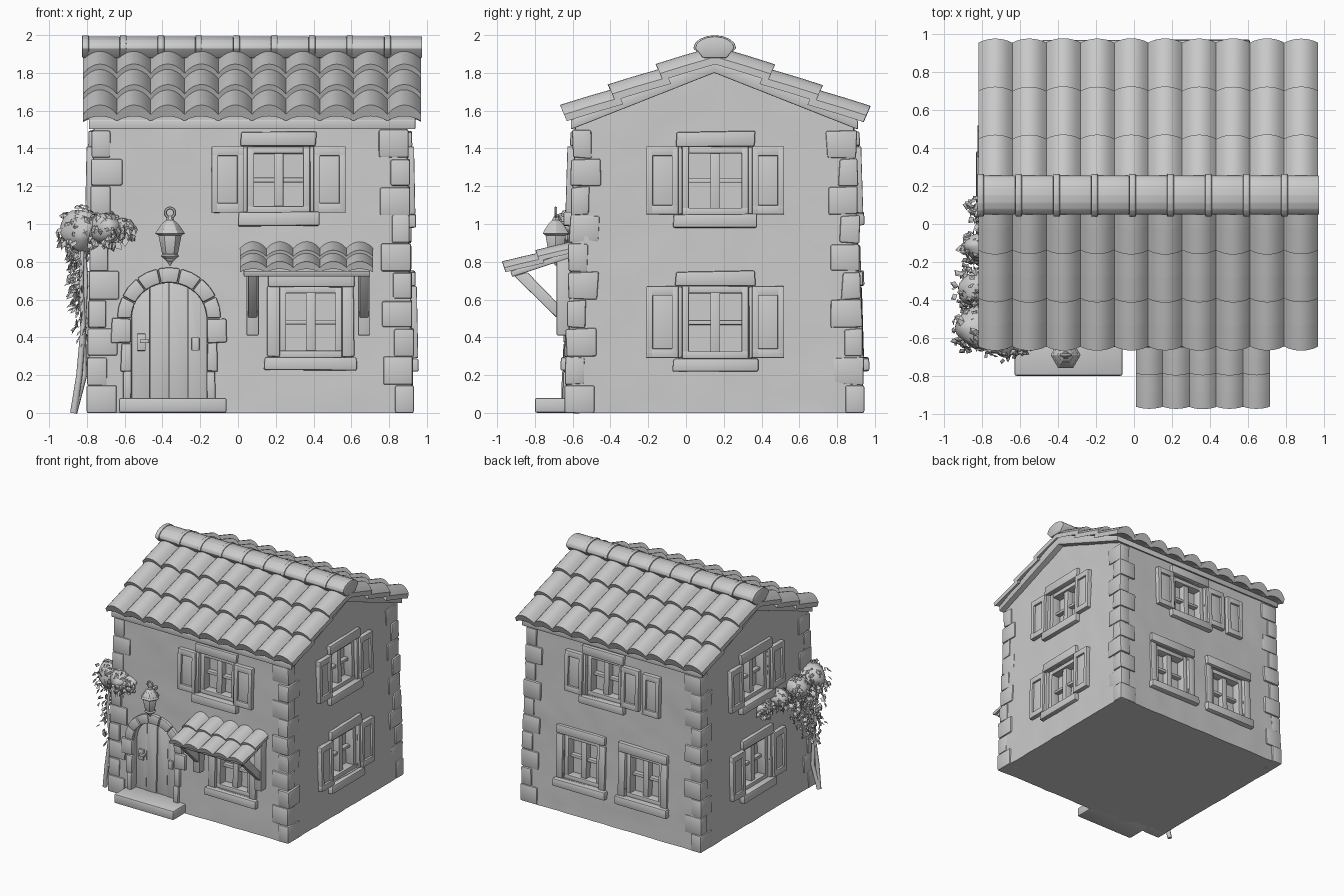
import bpy, bmesh, math, random
from mathutils import Matrix, Vector, noise

random.seed(4)
if "Cube" in bpy.data.objects:
    bpy.data.objects.remove(bpy.data.objects["Cube"])

clay = bpy.data.materials.new("plain_grey")
clay.use_nodes = True
clay.diffuse_color = (0.6, 0.6, 0.6, 1)
clay.node_tree.nodes["Principled BSDF"].inputs["Base Color"].default_value = (0.6, 0.6, 0.6, 1)


class Part:
    """Collects solids in one mesh and turns them into a named object."""
    def __init__(self, name, bevel=0.0):
        self.name, self.bevel, self.bm = name, bevel, bmesh.new()

    def loft(self, a, b):
        va, vb = [[self.bm.verts.new(p) for p in ring] for ring in (a, b)]
        n = len(va)
        for i in range(n):
            j = (i + 1) % n
            self.bm.faces.new((va[i], va[j], vb[j], vb[i]))
        self.bm.faces.new(va[::-1])
        self.bm.faces.new(vb)

    def prism(self, m, pts, d0, d1):
        self.loft(*[[m @ Vector((u, -d, z)) for u, z in pts] for d in (d0, d1)])

    def box(self, m, u0, u1, z0, z1, d0, d1, wobble=0.0):
        r = lambda: random.uniform(-wobble, wobble)
        corners = ((u0, z0), (u1, z0), (u1, z1), (u0, z1))
        self.prism(m, [(u + r(), z + r()) for u, z in corners], d0, d1 + r())

    def lathe(self, centre, profile, sides):
        rings = [[Vector((r * math.cos(k * math.tau / sides), r * math.sin(k * math.tau / sides), z)) + centre
                  for k in range(sides)] for r, z in profile]
        for a, b in zip(rings, rings[1:]):
            self.loft(a, b)

    def done(self, angle=35):
        bm = self.bm
        bmesh.ops.recalc_face_normals(bm, faces=bm.faces)
        if self.bevel:
            bmesh.ops.bevel(bm, geom=bm.edges[:], offset=self.bevel, segments=2, profile=0.5,
                            affect="EDGES", clamp_overlap=True)
        mesh = bpy.data.meshes.new(self.name)
        bm.to_mesh(mesh)
        bm.free()
        mesh.materials.append(clay)
        ob = bpy.data.objects.new(self.name, mesh)
        bpy.context.collection.objects.link(ob)
        smooth(ob, angle)
        return ob


def smooth(ob, angle=35):
    bpy.ops.object.select_all(action="DESELECT")
    ob.select_set(True)
    bpy.context.view_layer.objects.active = ob
    bpy.ops.object.shade_smooth_by_angle(angle=math.radians(angle))


def wall(x, y, turn, lean):
    return (Matrix.Translation((x, y, 0)) @ Matrix.Rotation(math.radians(turn), 4, "Z")
            @ Matrix.Rotation(-lean, 4, "X"))


# Wall frames: u runs sideways, d points outwards
CX, CY, HX, HY, LX, LY = 0.065, 0.15, 0.855, 0.78, 0.02, 0.03
FRONT, RIGHT = wall(0, CY - HY, 0, LY), wall(CX + HX, 0, 90, LX)
BACK, LEFT = wall(0, CY + HY, 180, LY), wall(CX - HX, 0, -90, LX)
ALONG_X = wall(0, 0, 90, 0)

stone, wood, cutter = Part("window_stones", 0.009), Part("window_frames", 0.003), Part("opening_cutter")
shutter, glass = Part("shutters", 0.005), Part("window_panes")


def make_shutter(m, a, b, z0, z1):
    shutter.box(m, a, b, z0, z1, -0.02, 0.022)
    for box in ((a, a + 0.035, z0, z1), (b - 0.035, b, z0, z1),
                (a, b, z0, z0 + 0.05), (a, b, z1 - 0.05, z1)):
        shutter.box(m, *box, 0, 0.04)


def window(m, c, z0, z1, hw, shutters=True, jamb=0.035):
    cutter.box(m, c - hw, c + hw, z0, z1, -0.1, 0.1)
    glass.box(m, c - hw, c + hw, z0, z1, -0.11, -0.085)
    w = hw + jamb
    stone.box(m, c - w, c + w, z1, z1 + 0.08, -0.04, 0.03, 0.005)
    stone.box(m, c - w - 0.015, c + w + 0.015, z0 - 0.07, z0, -0.04, 0.045, 0.005)
    for s in (-1, 1):
        lo, hi = sorted((c + s * hw, c + s * w))
        stone.box(m, lo, hi, z0, z1, -0.06, 0.02, 0.003)
        lo, hi = sorted((c + s * hw, c + s * (hw - 0.035)))
        wood.box(m, lo, hi, z0, z1, -0.1, -0.01)
        if shutters:
            lo, hi = sorted((c + s * (hw + 0.02), c + s * (hw + 0.19)))
            make_shutter(m, lo, hi, z0, z1)
    wood.box(m, c - hw, c + hw, z0, z0 + 0.035, -0.1, -0.008)
    wood.box(m, c - hw, c + hw, z1 - 0.035, z1, -0.1, -0.012)
    wood.box(m, c - 0.025, c + 0.025, z0, z1, -0.1, -0.03)
    mid = z0 + 0.5 * (z1 - z0)
    wood.box(m, c - hw, c + hw, mid - 0.012, mid + 0.012, -0.1, -0.045)


for side, c in ((RIGHT, 0.155), (LEFT, -0.155)):
    window(side, c, 1.05, 1.41, 0.175)
    window(side, c, 0.29, 0.67, 0.175)
window(FRONT, 0.215, 1.06, 1.41, 0.165)
window(FRONT, 0.385, 0.295, 0.67, 0.165, False, 0.065)
window(BACK, -0.16, 1.06, 1.41, 0.165)
make_shutter(BACK, 0.23, 0.39, 1.05, 1.4)
for c in (-0.36, 0.235):
    window(BACK, c, 0.29, 0.67, 0.17, False, 0.065)

# Arched door of planks with a stone surround
DC, DW, SPRING, RISE = -0.365, 0.2, 0.5, 0.19


def arch(u):
    return SPRING + RISE * math.sqrt(max(0, 1 - ((u - DC) / DW) ** 2))


def arch_slice(a, b, z0, steps=8):
    return [(a, z0), (b, z0)] + [(b + (a - b) * k / steps, arch(b + (a - b) * k / steps)) for k in range(steps + 1)]


cutter.prism(FRONT, arch_slice(DC - DW, DC + DW, 0.07, 24), -0.09, 0.1)
door = Part("door_planks", 0.003)
for k in range(4):
    a = DC - DW + k * DW / 2
    door.prism(FRONT, arch_slice(a + 0.002, a + DW / 2 - 0.002, 0.07), -0.095, -0.035 + 0.006 * (k % 2))
door.done()
metal = Part("door_fittings", 0.003)
metal.box(FRONT, -0.535, -0.49, 0.33, 0.42, -0.05, -0.02)
metal.box(FRONT, -0.52, -0.47, 0.37, 0.39, -0.04, 0.0)
metal.box(FRONT, -0.245, -0.205, 0.33, 0.4, -0.05, -0.01)
metal.done()

surround = Part("door_surround", 0.009)
for k in range(7):
    angles = [math.pi * (k + t) / 7 for t in (0.02, 0.5, 0.98)]
    pts = [(DC + DW * math.cos(t), SPRING + RISE * math.sin(t)) for t in angles]
    pts += [(DC + (DW + 0.075) * math.cos(t), SPRING + (RISE + 0.08) * math.sin(t)) for t in angles[::-1]]
    surround.prism(FRONT, pts, -0.06, 0.028 + 0.006 * (k % 2))
for s in (-1, 1):
    for z0, z1, w in ((0.07, 0.22, 0.045), (0.22, 0.37, 0.055), (0.37, 0.5, 0.105)):
        lo, hi = sorted((DC + s * DW, DC + s * (DW + w)))
        surround.box(FRONT, lo, hi, z0, z1, -0.06, 0.03, 0.004)
surround.done()
step = Part("door_step", 0.012)
step.box(wall(0, -0.6, 0, 0), -0.63, -0.06, 0, 0.08, -0.05, 0.2)
step.done()

# Rough walls with gables, tapering upwards, with the openings cut in
walls = Part("walls")
bmesh.ops.create_cube(walls.bm, size=2)
bmesh.ops.subdivide_edges(walls.bm, edges=walls.bm.edges[:], cuts=19, use_grid_fill=True)
for v in walls.bm.verts:
    x, y, t = v.co.x, v.co.y, (v.co.z + 1) / 2
    z = t * (1.51 + 0.31 * (1 - abs(y)))
    p = Vector((CX + x * (HX - LX * z), CY + y * (HY - LY * z), z))
    bump = 0.012 * noise.noise(p * 6) + 0.006 * noise.noise(p * 15)
    if abs(x) > 0.99:
        p.x += math.copysign(bump, x)
    if abs(y) > 0.99:
        p.y += math.copysign(bump, y)
    v.co = p
walls = walls.done(50)
cut = cutter.done()
cut.hide_render = True
boolean = walls.modifiers.new("openings", "BOOLEAN")
boolean.object, boolean.operation, boolean.solver = cut, "DIFFERENCE", "EXACT"
bpy.context.view_layer.objects.active = walls
bpy.ops.object.modifier_apply(modifier=boolean.name)
bpy.data.objects.remove(cut)
smooth(walls, 40)
for part in (stone, wood, shutter, glass):
    part.done()

# Corner stones, alternating long and short
quoins = Part("corner_stones", 0.01)
for sx in (-1, 1):
    for sy in (-1, 1):
        z = 0.0
        for row in range(10):
            h = 0.15
            x, y = CX + sx * (HX - LX * z + 0.012), CY + sy * (HY - LY * z + 0.014)
            long_x = (row + (sx * sy > 0)) % 2
            xs = sorted((x, x - sx * (0.16 if long_x else 0.1)))
            ys = sorted((y, y - sy * (0.1 if long_x else 0.16)))
            wob = 0.006 if row else 0.0
            quoins.box(ALONG_X, *ys, z, z + h - 0.004, *xs, wob)
            z += h
quoins.done()


# Overlapping barrel tiles from eave to ridge
def tiles(part, x0, x1, cols, eave, ridge, rows, hump, thick, lift):
    eave, ridge = Vector((0, *eave)), Vector((0, *ridge))
    run = ridge - eave
    up = Vector((0, -run.z, run.y)).normalized()
    up *= math.copysign(1, up.z)
    w, n = (x1 - x0) / cols, 8
    for r in range(rows):
        for c in range(cols):
            rings = []
            j = random.uniform(-0.006, 0.006)
            for t, off in ((r + j, 0), (r + 0.5, -lift * 0.4), (r + 1.12, -lift)):
                base = eave + run * (t / rows) + up * off
                xs = [x0 + w * (c + k / n) for k in range(n + 1)]
                h = [hump * math.sin(math.pi * k / n) ** 0.8 for k in range(n + 1)]
                rings.append([base + up * (thick + h[k]) + Vector((xs[k], 0, 0)) for k in range(n + 1)]
                             + [base + up * h[k] * 0.5 + Vector((xs[k], 0, 0)) for k in range(n, -1, -1)])
            part.loft(rings[0], rings[1])
            part.loft(rings[1], rings[2])


roof = Part("roof_tiles")
tiles(roof, -0.82, 0.97, 10, (-0.63, 1.545), (0.13, 1.87), 3, 0.055, 0.038, 0.035)
tiles(roof, -0.82, 0.97, 10, (0.94, 1.54), (0.18, 1.87), 3, 0.055, 0.038, 0.035)
roof.done()
deck = Part("roof_deck", 0.006)
deck.prism(ALONG_X, [(-0.61, 1.55), (0.15, 1.885), (0.91, 1.55), (0.91, 1.5), (0.15, 1.8), (-0.61, 1.5)], -0.79, 0.94)
deck.done()

# Ridge caps, each with a raised collar
ridge = Part("ridge_caps", 0.005)


def cap(x0, x1, s):
    pts = [(0.152 + 0.108 * s * math.cos(math.pi * k / 8), 1.93 + 0.066 * s * math.sin(math.pi * k / 8))
           for k in range(9)]
    ridge.prism(ALONG_X, pts + [(0.09, 1.88), (0.215, 1.88)], x0, x1)


for k in range(9):
    x = -0.825 + 0.2 * k
    cap(x, x + 0.2, 0.96)
    cap(x, x + 0.035, 1.05)
ridge.done()

# Awning over the lower front window
awning = Part("awning_tiles")
tiles(awning, 0.01, 0.715, 5, (-0.955, 0.745), (-0.6, 0.865), 2, 0.035, 0.025, 0.02)
awning.done()
frame = Part("awning_frame", 0.006)
frame.prism(ALONG_X, [(-0.93, 0.75), (-0.6, 0.86), (-0.6, 0.825), (-0.92, 0.72)], 0.03, 0.7)
for x in (0.045, 0.635):
    frame.prism(ALONG_X, [(-0.685, 0.41), (-0.6, 0.41), (-0.6, 0.83), (-0.685, 0.8)], x, x + 0.065)
    frame.prism(ALONG_X, [(-0.91, 0.725), (-0.84, 0.745), (-0.66, 0.56), (-0.66, 0.48)], x + 0.008, x + 0.057)
frame.done()

# Hanging lantern
lantern = Part("lantern", 0.002)
lantern.lathe(Vector((-0.36, -0.69, 0)), [(0.004, 0.78), (0.016, 0.8), (0.03, 0.815), (0.05, 0.83), (0.042, 0.84),
              (0.062, 0.94), (0.08, 0.95), (0.07, 0.965), (0.045, 1.0), (0.022, 1.02), (0.014, 1.04)], 6)
lantern.box(wall(-0.36, -0.6, 0, 0), -0.012, 0.012, 0.99, 1.015, 0, 0.08)
lantern.done(25)
bpy.ops.mesh.primitive_torus_add(location=(-0.36, -0.69, 1.06), rotation=(math.pi / 2, 0, 0), major_radius=0.025,
                                 minor_radius=0.008, major_segments=16, minor_segments=6)
ring = bpy.context.object
ring.name = "lantern_ring"
ring.data.materials.append(clay)
smooth(ring)

# Climbing plant: stem, foliage masses, loose leaves and trailing strands
core, leaves = Part("foliage_mass"), Part("leaves")


def leaf(p, out, size):
    out = Vector(out).normalized()
    down = (Vector((0, 0, -1)) + out * 0.5 + noise.random_unit_vector() * 0.7).normalized()
    side = down.cross(out).normalized() * size * 0.38
    v = [leaves.bm.verts.new(q) for q in (p, p + down * size * 0.45 + side, p + down * size,
                                          p + down * size * 0.45 - side, p + down * size * 0.45 + out * size * 0.2)]
    for k in range(4):
        leaves.bm.faces.new((v[k], v[(k + 1) % 4], v[4]))


noise.seed_set(7)
for x, y, z, r in ((-0.79, 0.08, 0.93, 0.07), (-0.81, -0.12, 0.95, 0.09), (-0.83, -0.34, 0.96, 0.11),
                   (-0.82, -0.55, 0.97, 0.13), (-0.7, -0.61, 0.98, 0.1), (-0.6, -0.62, 0.99, 0.06)):
    centre = Vector((x, y, z))
    bmesh.ops.create_icosphere(core.bm, subdivisions=3, radius=r * 0.85, matrix=Matrix.Translation(centre))
    for k in range(int(900 * r)):
        n = noise.random_unit_vector()
        if n.x < 0.3 or n.y < -0.3:
            leaf(centre + n * r * random.uniform(0.85, 1.05), n, random.uniform(0.035, 0.06))
for v in core.bm.verts:
    v.co += 0.02 * noise.noise_vector(v.co * 12)
core.done(60)
for k in range(9):
    y, drop = -0.62 + 0.05 * k, 0.55 - 0.045 * k
    for i in range(int(drop * 50)):
        z = 0.9 - i / 50
        p = Vector((-0.87 + 0.1 * (0.9 - z) + random.uniform(-0.03, 0.03), y + random.uniform(-0.03, 0.03), z))
        leaf(p, (-1, random.uniform(-0.6, 0.4), 0), random.uniform(0.04, 0.06))
leaves.done(20)

for name, dx, dy in (("plant_stem", 0.0, 0.0), ("plant_side_stem", 0.025, 0.03)):
    curve = bpy.data.curves.new(name, "CURVE")
    curve.dimensions, curve.bevel_depth, curve.bevel_resolution, curve.use_fill_caps = "3D", 0.016, 2, True
    path = ((-0.87, -0.58, 0.0), (-0.84, -0.6, 0.2), (-0.82, -0.58, 0.45), (-0.83, -0.6, 0.7), (-0.82, -0.57, 0.95))
    line = curve.splines.new("POLY")
    line.points.add(len(path) - 1)
    for i, (pt, (x, y, z)) in enumerate(zip(line.points, path)):
        pt.co = (x + dx * (i % 2), y + dy * (i % 2), z, 1)
        pt.radius = 1.2 - 0.15 * i
    curve.materials.append(clay)
    bpy.context.collection.objects.link(bpy.data.objects.new(name, curve))
